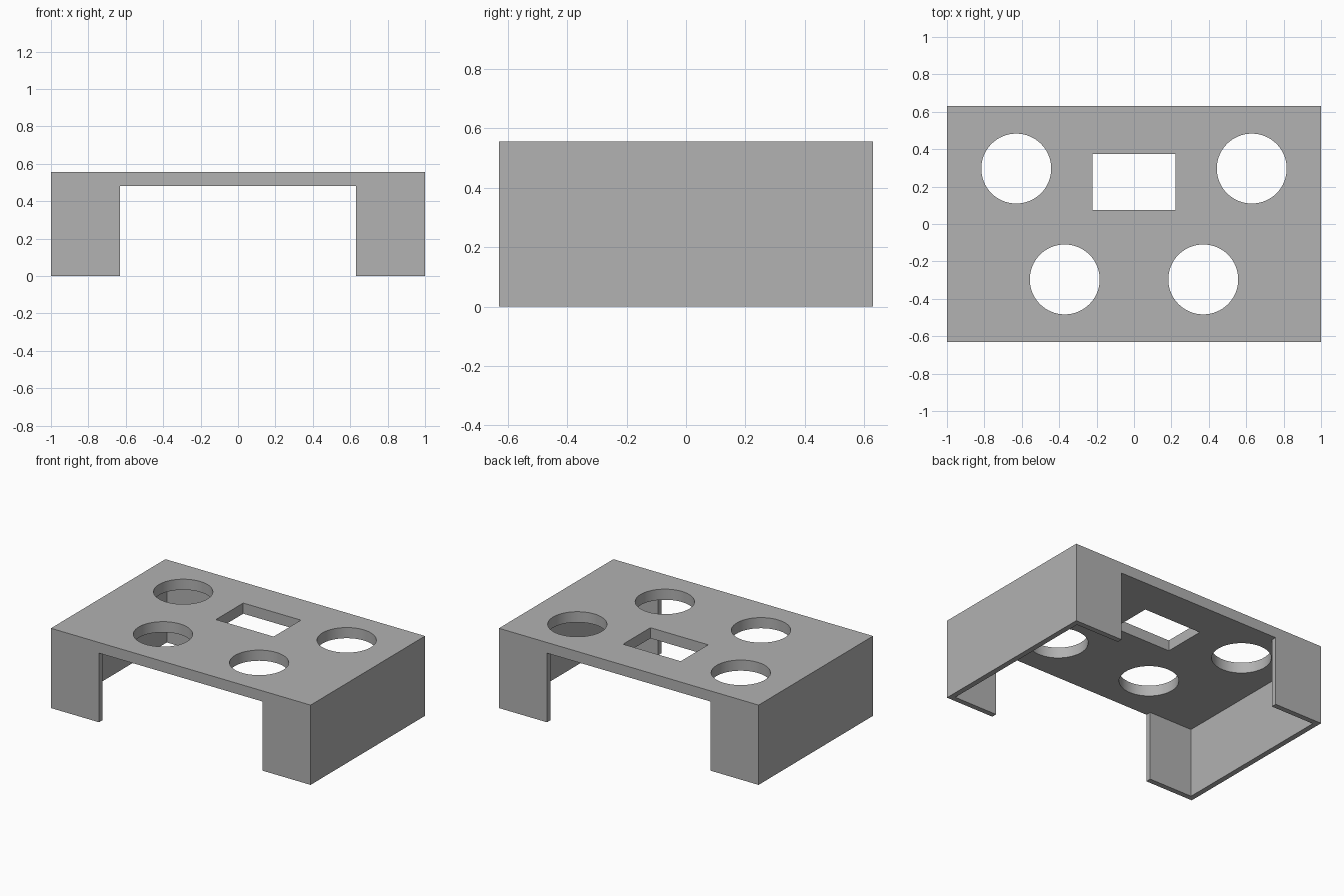
import bpy

default_cube = bpy.data.objects.get("Cube")
if default_cube:
    bpy.data.objects.remove(default_cube, do_unlink=True)

# Main dimensions
UNIT = 1 / 27
WIDTH, DEPTH, HEIGHT = 54 * UNIT, 34 * UNIT, 15 * UNIT
WALL, PLATE = UNIT, 2 * UNIT
UNDERSIDE = HEIGHT - PLATE
HOLE_RADIUS = 0.187

grey = bpy.data.materials.new("plain grey")
grey.use_nodes = True
colour = (0.445, 0.445, 0.445, 1)
grey.diffuse_color = colour
grey.node_tree.nodes["Principled BSDF"].inputs["Base Color"].default_value = colour


def box(name, low, high):
    centre = [(a + b) / 2 for a, b in zip(low, high)]
    bpy.ops.mesh.primitive_cube_add(size=1, location=centre)
    obj = bpy.context.object
    obj.name = name
    obj.scale = [b - a for a, b in zip(low, high)]
    bpy.ops.object.transform_apply(location=True, rotation=False, scale=True)
    obj.data.materials.append(grey)
    return obj


def cut(body, cutter):
    cutter.hide_render = True
    mod = body.modifiers.new("cut", "BOOLEAN")
    mod.operation = "DIFFERENCE"
    mod.solver = "EXACT"
    mod.object = cutter
    bpy.ops.object.select_all(action="DESELECT")
    bpy.context.view_layer.objects.active = body
    body.select_set(True)
    bpy.ops.object.modifier_apply(modifier=mod.name)
    bpy.data.objects.remove(cutter, do_unlink=True)


# Solid block that becomes the thick top plate and thin legs
body = box("stand_body", (-WIDTH / 2, -DEPTH / 2, 0), (WIDTH / 2, DEPTH / 2, HEIGHT))

# Hollow beneath the plate
ix, iy = WIDTH / 2 - WALL, DEPTH / 2 - WALL
cut(body, box("cavity", (-ix, -iy, -1), (ix, iy, UNDERSIDE)))

# Wide opening through the front and back walls, leaving corner flanges
ox = 17 * UNIT
cut(body, box("opening", (-ox, -DEPTH, -1), (ox, DEPTH, UNDERSIDE)))

# Rectangular window in the plate
wx = 6 * UNIT
cut(body, box("window", (-wx, 2 * UNIT, UNDERSIDE - 0.1), (wx, 0.375, 1)))

# Four round holes, in mirrored pairs
for x, y in ((17 * UNIT, 8 * UNIT), (10 * UNIT, -8 * UNIT)):
    for side in (-1, 1):
        bpy.ops.mesh.primitive_cylinder_add(
            vertices=64, radius=HOLE_RADIUS, depth=0.4, location=(side * x, y, HEIGHT))
        hole = bpy.context.object
        hole.data.materials.append(grey)
        cut(body, hole)

# Smooth hole walls, sharp corners
bpy.ops.object.shade_smooth_by_angle()
